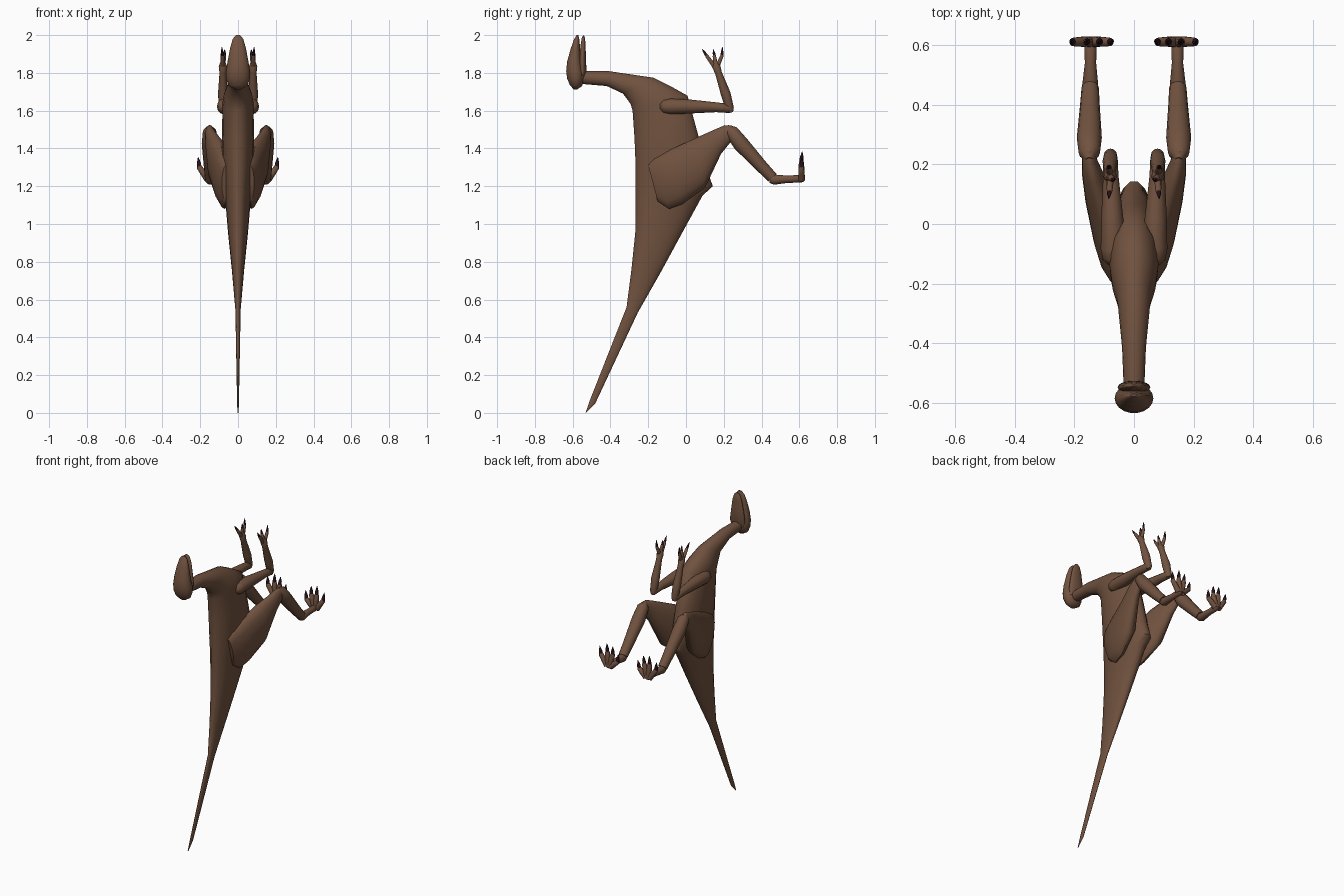
import bpy, bmesh, math
from mathutils import Vector


def material(name, rgb):
    m = bpy.data.materials.new(name)
    m.diffuse_color = (*rgb, 1)
    return m


HIDE = material("brown hide", (0.165, 0.085, 0.05))
CLAW = material("dark claw", (0.02, 0.006, 0.009))
X = Vector((1, 0, 0))


def loft(bm, rings, n):
    """Skin rings given as (centre, axis u, axis v)."""
    loops = []
    for c, u, v in rings:
        loops.append([bm.verts.new(c + u * math.cos(2 * math.pi * i / n)
                                   + v * math.sin(2 * math.pi * i / n)) for i in range(n)])
    for a, b in zip(loops, loops[1:]):
        for i in range(n):
            j = (i + 1) % n
            bm.faces.new((a[i], a[j], b[j], b[i]))
    bm.faces.new(loops[0][::-1])
    bm.faces.new(loops[-1])


def slices(bm, rows, n=18):
    """Rows: back y,z, front y,z, centre x, half width."""
    rings = []
    for y0, z0, y1, z1, x, w in rows:
        a, b = Vector((x, y0, z0)), Vector((x, y1, z1))
        rings.append(((a + b) / 2, X * w, (b - a) / 2))
    loft(bm, rings, n)


def tube(bm, pts, n=12):
    """Points: x, y, z, radius."""
    p = [Vector(q[:3]) for q in pts]
    rings = []
    for i, q in enumerate(pts):
        t = (p[min(i + 1, len(p) - 1)] - p[max(i - 1, 0)]).normalized()
        v = t.cross(X).normalized()
        rings.append((p[i], v.cross(t) * q[3], v * q[3]))
    loft(bm, rings, n)


def finish(name, bm, mat, mirror=False):
    bmesh.ops.recalc_face_normals(bm, faces=bm.faces)
    me = bpy.data.meshes.new(name)
    bm.to_mesh(me)
    bm.free()
    me.materials.append(mat)
    ob = bpy.data.objects.new(name, me)
    bpy.context.collection.objects.link(ob)
    if mirror:
        ob.modifiers.new("mirror", "MIRROR")
    bpy.ops.object.select_all(action='DESELECT')
    ob.select_set(True)
    bpy.context.view_layer.objects.active = ob
    bpy.ops.object.shade_smooth_by_angle(angle=math.radians(50))


# tail, torso and neck in one skin
bm = bmesh.new()
slices(bm, [
    (-.532, .0, -.527, .003, 0, .003), (-.51, .065, -.48, .05, 0, .005),
    (-.315, .56, -.255, .53, 0, .014), (-.29, .76, -.135, .74, 0, .032),
    (-.27, .96, -.02, .95, 0, .053), (-.27, 1.12, .09, 1.15, 0, .068),
    (-.27, 1.19, .145, 1.2, 0, .075), (-.27, 1.32, .11, 1.3, 0, .084),
    (-.275, 1.45, .07, 1.46, 0, .085), (-.285, 1.6, .01, 1.68, 0, .082),
    (-.295, 1.635, -.08, 1.73, 0, .075), (-.335, 1.69, -.17, 1.775, 0, .056),
    (-.42, 1.73, -.41, 1.81, 0, .04), (-.54, 1.74, -.54, 1.81, 0, .035),
    (-.58, 1.75, -.58, 1.81, 0, .03)])
finish("body", bm, HIDE)

# skull with snout pointing up
bm = bmesh.new()
slices(bm, [
    (-.595, 1.713, -.575, 1.713, 0, .018), (-.615, 1.735, -.55, 1.73, 0, .05),
    (-.63, 1.77, -.538, 1.765, 0, .063), (-.635, 1.81, -.535, 1.8, 0, .065),
    (-.63, 1.86, -.55, 1.85, 0, .056), (-.61, 1.93, -.56, 1.93, 0, .042),
    (-.592, 1.98, -.565, 1.98, 0, .028), (-.579, 2.0, -.57, 2.0, 0, .01)])
finish("skull", bm, HIDE)

# lower jaw
bm = bmesh.new()
slices(bm, [
    (-.56, 1.77, -.54, 1.77, 0, .045), (-.57, 1.81, -.526, 1.81, 0, .055),
    (-.565, 1.88, -.53, 1.88, 0, .046), (-.558, 1.95, -.531, 1.95, 0, .034),
    (-.552, 1.985, -.535, 1.985, 0, .022), (-.546, 1.998, -.54, 1.998, 0, .008)])
finish("lower jaw", bm, HIDE)

# thigh
bm = bmesh.new()
slices(bm, [
    (-.2, 1.31, -.15, 1.12, .065, .02), (-.17, 1.345, -.09, 1.08, .072, .04),
    (-.1, 1.385, -.02, 1.105, .08, .055), (.05, 1.455, .1, 1.19, .107, .056),
    (.14, 1.495, .185, 1.37, .137, .037), (.205, 1.523, .225, 1.42, .149, .026),
    (.245, 1.52, .25, 1.45, .15, .02)], 16)
finish("thigh", bm, HIDE, True)

# shin, ankle and long foot bone
bm = bmesh.new()
tube(bm, [(.15, .215, 1.515, .012), (.15, .24, 1.49, .036), (.15, .29, 1.425, .042),
          (.148, .4, 1.305, .033), (.147, .458, 1.245, .029)])
tube(bm, [(.147, .445, 1.238, .02), (.147, .465, 1.235, .027), (.146, .54, 1.237, .019),
          (.146, .61, 1.24, .021), (.146, .628, 1.24, .012)])
finish("lower leg", bm, HIDE, True)

# arm
bm = bmesh.new()
tube(bm, [(.07, -.138, 1.622, .016), (.07, -.12, 1.622, .035), (.07, -.085, 1.622, .042),
          (.073, .02, 1.622, .037), (.078, .16, 1.618, .026), (.079, .225, 1.612, .024),
          (.079, .245, 1.61, .012)])
tube(bm, [(.079, .238, 1.59, .012), (.079, .232, 1.61, .022), (.08, .21, 1.69, .026),
          (.08, .172, 1.8, .018), (.08, .16, 1.835, .022), (.08, .157, 1.86, .012)])
finish("arm", bm, HIDE, True)

# fingers and toes: base, knuckle, claw tip, radius
digits = [((.08, .15, 1.835), (.082, .11, 1.89), (.085, .084, 1.928), .011),
          ((.08, .158, 1.84), (.072, .15, 1.89), (.07, .145, 1.925), .011),
          ((.08, .166, 1.835), (.084, .19, 1.89), (.085, .193, 1.938), .011)]
for dx, kz, z in ((-.073, 1.28, 1.335), (-.032, 1.32, 1.375),
                  (.012, 1.325, 1.385), (.065, 1.30, 1.355)):
    digits.append(((.146 + dx * .2, .612, 1.235), (.146 + dx * .9, .611, kz),
                   (.146 + dx, .615, z), .017))
toes, claws = bmesh.new(), bmesh.new()
for base, knuckle, tip, r in digits:
    b, k, t = Vector(base), Vector(knuckle), Vector(tip)
    m = (b + k) / 2
    tube(toes, [(*b, r * 1.1), (*m, r), (*k, r * .85), (*(k.lerp(t, .2)), r * .5)], 10)
    tube(claws, [(*k, r * .7), (*(k.lerp(t, .45)), r * .6), (*t, .001)], 8)
finish("fingers and toes", toes, HIDE, True)
finish("claws", claws, CLAW, True)
